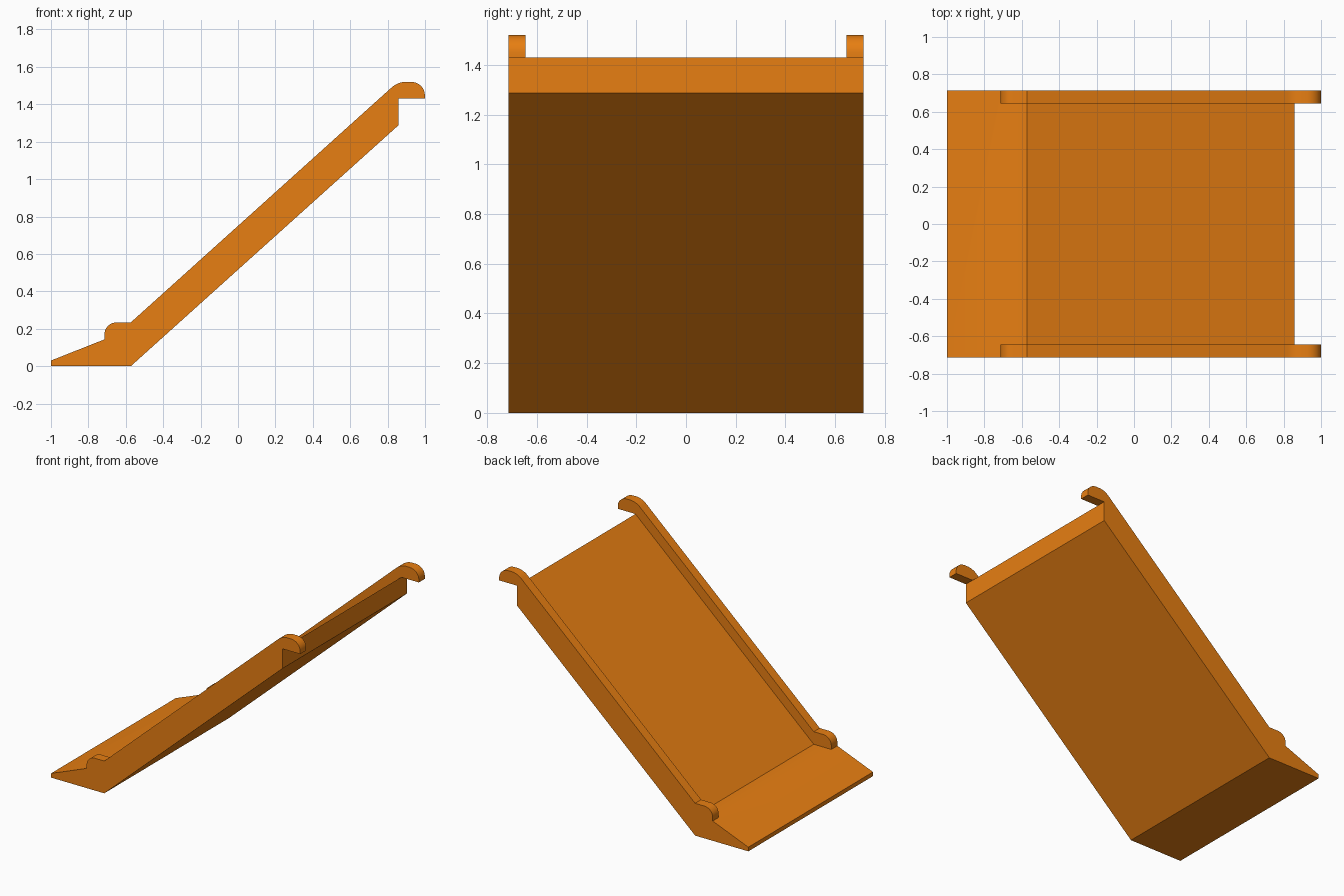
import bpy, bmesh
from math import sin, cos, radians

if "Cube" in bpy.data.objects:
    bpy.data.objects.remove(bpy.data.objects["Cube"])


def arc(cx, cz, rx, rz, a0, a1, n=8):
    """Points on an elliptical arc, angles in degrees."""
    return [(cx + rx * cos(radians(a0 + (a1 - a0) * i / n)),
             cz + rz * sin(radians(a0 + (a1 - a0) * i / n))) for i in range(n + 1)]


def prism(name, profile, half_width):
    """Extrude an x-z profile symmetrically along y."""
    bm = bmesh.new()
    face = bm.faces.new([bm.verts.new((x, -half_width, z)) for x, z in profile])
    ext = bmesh.ops.extrude_face_region(bm, geom=[face])
    moved = [g for g in ext["geom"] if isinstance(g, bmesh.types.BMVert)]
    bmesh.ops.translate(bm, verts=moved, vec=(0, 2 * half_width, 0))
    bmesh.ops.recalc_face_normals(bm, faces=bm.faces)
    mesh = bpy.data.meshes.new(name)
    bm.to_mesh(mesh)
    bm.free()
    obj = bpy.data.objects.new(name, mesh)
    bpy.context.collection.objects.link(obj)
    return obj


# Side outline: toe plate, rounded rail foot, sloping rail, hooked top end
outline = [(-1, 0), (-1, 0.03), (-0.714, 0.143)]
outline += arc(-0.649, 0.17, 0.065, 0.064, 180, 90)
outline += [(-0.573, 0.234)]
outline += arc(0.9, 1.402, 0.118, 0.118, 132, 90)
outline += arc(0.925, 1.45, 0.074, 0.07, 90, 0)
outline += [(0.999, 1.43), (0.857, 1.43), (0.857, 1.287), (-0.573, 0)]
ramp = prism("ramp", outline, 0.714)

# Channel between the rails, its floor is the deck surface
channel = prism("channel_cutter", [(-0.8, 0.143), (-0.714, 0.143), (-0.573, 0.143),
                                   (0.857, 1.43), (1.2, 1.38), (1.2, 1.8), (-0.8, 1.8)], 0.645)
channel.hide_render = True
channel.hide_viewport = True

cut = ramp.modifiers.new("channel", "BOOLEAN")
cut.operation = "DIFFERENCE"
cut.solver = "EXACT"
cut.object = channel

# Bake the cut so the rounded ends can be smooth shaded
channel.hide_viewport = False
bpy.context.view_layer.objects.active = ramp
ramp.select_set(True)
bpy.ops.object.modifier_apply(modifier=cut.name)
bpy.data.objects.remove(channel, do_unlink=True)
bpy.ops.object.shade_smooth_by_angle(angle=radians(30))

# Orange finish
orange = bpy.data.materials.new("orange")
orange.diffuse_color = (0.8, 0.21, 0.006, 1)
orange.use_nodes = True
orange.node_tree.nodes["Principled BSDF"].inputs["Base Color"].default_value = orange.diffuse_color
ramp.data.materials.clear()
ramp.data.materials.append(orange)
